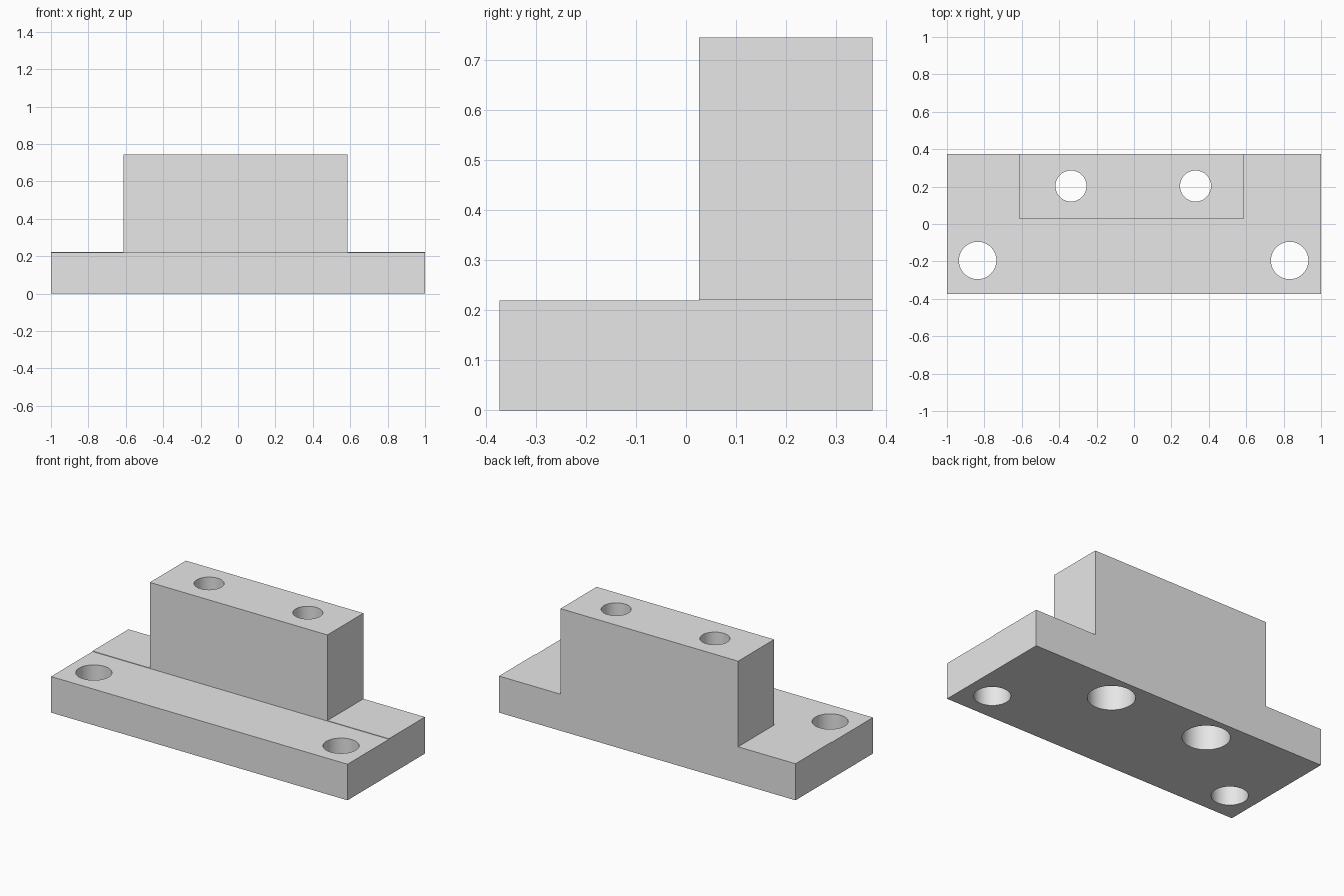
import bpy, bmesh

cube = bpy.data.objects.get("Cube")
if cube:
    bpy.data.objects.remove(cube, do_unlink=True)

grey = bpy.data.materials.new("light grey")
grey.use_nodes = True
grey.diffuse_color = (0.8, 0.8, 0.8, 1)
grey.node_tree.nodes["Principled BSDF"].inputs["Base Color"].default_value = (0.8, 0.8, 0.8, 1)


def extrude_x(name, profile, x0, x1):
    """Extrude a closed (y, z) profile from x0 to x1."""
    bm = bmesh.new()
    face = bm.faces.new([bm.verts.new((x0, y, z)) for y, z in profile])
    out = bmesh.ops.extrude_face_region(bm, geom=[face])
    moved = [v for v in out["geom"] if isinstance(v, bmesh.types.BMVert)]
    bmesh.ops.translate(bm, verts=moved, vec=(x1 - x0, 0, 0))
    bmesh.ops.recalc_face_normals(bm, faces=bm.faces)
    mesh = bpy.data.meshes.new(name)
    bm.to_mesh(mesh)
    bm.free()
    mesh.materials.append(grey)
    obj = bpy.data.objects.new(name, mesh)
    bpy.context.collection.objects.link(obj)
    return obj


def cylinder(name, x, y, radius, z0, z1):
    bpy.ops.mesh.primitive_cylinder_add(vertices=64, radius=radius, depth=z1 - z0,
                                        location=(x, y, (z0 + z1) / 2))
    obj = bpy.context.object
    obj.name = name
    obj.data.materials.append(grey)
    obj.hide_render = True
    return obj


def combine(target, tool, operation):
    """Apply a boolean and remove the helper object."""
    bpy.context.view_layer.objects.active = target
    mod = target.modifiers.new(operation.lower(), 'BOOLEAN')
    mod.operation = operation
    mod.solver = 'EXACT'
    mod.object = tool
    bpy.ops.object.modifier_apply(modifier=mod.name)
    bpy.data.objects.remove(tool, do_unlink=True)


FRONT, STEP, BACK = -0.373, 0.026, 0.373
LOW, HIGH, TOP = 0.22, 0.223, 0.745

# Base plate with a shallow step, and the upright block on its rear edge
bracket = extrude_x("mounting_bracket",
                    [(FRONT, 0), (BACK, 0), (BACK, HIGH), (STEP, HIGH), (STEP, LOW), (FRONT, LOW)],
                    -1, 1)
block = extrude_x("upright_block",
                  [(STEP, 0.1), (BACK, 0.1), (BACK, TOP), (STEP, TOP)], -0.613, 0.585)
combine(bracket, block, 'UNION')

# Front plate holes, and rear bores widened from below
for side in (-1, 1):
    front_x, rear_x = side * 0.834 - 0.002, side * 0.333 - 0.004
    combine(bracket, cylinder("plate_hole", front_x, -0.195, 0.1, -0.1, 0.5), 'DIFFERENCE')
    combine(bracket, cylinder("block_bore", rear_x, 0.203, 0.083, -0.1, 0.9), 'DIFFERENCE')
    combine(bracket, cylinder("counterbore", rear_x, 0.203, 0.13, -0.1, 0.37), 'DIFFERENCE')

# Smooth hole walls, sharp edges elsewhere
bpy.ops.object.select_all(action='DESELECT')
bracket.select_set(True)
bpy.context.view_layer.objects.active = bracket
bpy.ops.object.shade_smooth_by_angle(angle=0.5)
